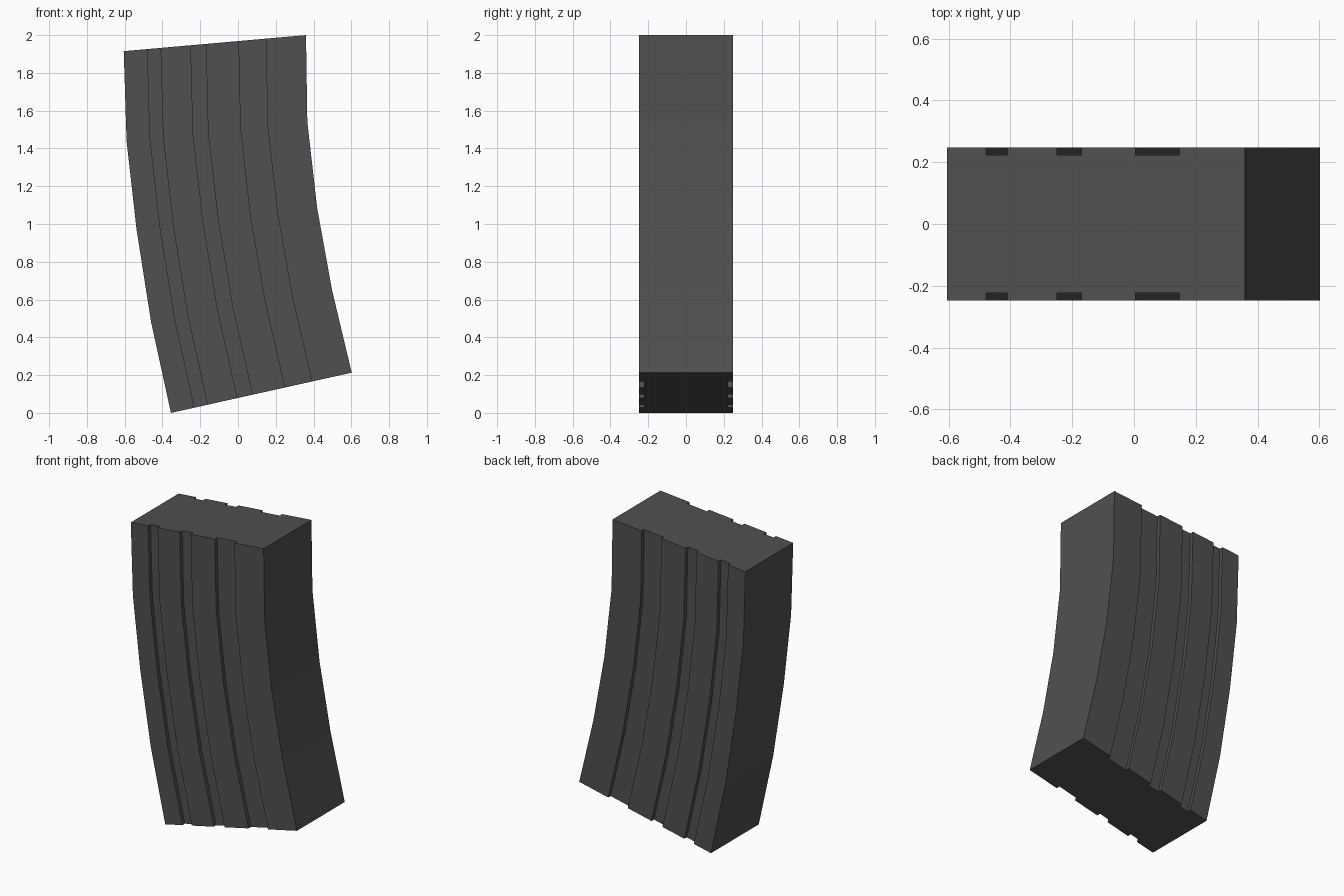
import bpy
import bmesh
from mathutils import Vector

cube = bpy.data.objects.get("Cube")
if cube:
    bpy.data.objects.remove(cube, do_unlink=True)

# Single dark grey finish
mat = bpy.data.materials.new("dark_grey")
mat.use_nodes = True
color = (0.08, 0.08, 0.082, 1)
mat.diffuse_color = color
mat.node_tree.nodes["Principled BSDF"].inputs["Base Color"].default_value = color

# Curved edges of the body (x, z), bottom to top
left_edge = [(-0.355, 0.0), (-0.46, 0.48), (-0.537, 0.97), (-0.59, 1.44), (-0.605, 1.915)]
right_edge = [(0.602, 0.213), (0.499, 0.645), (0.419, 1.085), (0.367, 1.54), (0.36, 2.0)]

# Grooves as fractions of the width, on both broad sides
grooves = [(0.13, 0.202), (0.368, 0.451), (0.632, 0.78)]
HALF, FLOOR = 0.248, 0.223

side = [(0, HALF)]
for a, b in grooves:
    side += [(a, HALF), (a, FLOOR), (b, FLOOR), (b, HALF)]
side.append((1, HALF))
section = [(u, -d) for u, d in side] + list(reversed(side))

# Sweep the grooved section along the curve
bm = bmesh.new()
rings = []
for (lx, lz), (rx, rz) in zip(left_edge, right_edge):
    l, r = Vector((lx, 0, lz)), Vector((rx, 0, rz))
    rings.append([bm.verts.new(l.lerp(r, u) + Vector((0, y, 0))) for u, y in section])
n = len(section)
for low, high in zip(rings, rings[1:]):
    for i in range(n):
        j = (i + 1) % n
        bm.faces.new((low[i], low[j], high[j], high[i]))

# End caps
bm.faces.new(list(reversed(rings[0])))
bm.faces.new(rings[-1])
bmesh.ops.recalc_face_normals(bm, faces=bm.faces)

mesh = bpy.data.meshes.new("curved_magazine_body")
bm.to_mesh(mesh)
bm.free()
mesh.materials.append(mat)
body = bpy.data.objects.new("curved_magazine_body", mesh)
bpy.context.collection.objects.link(body)
